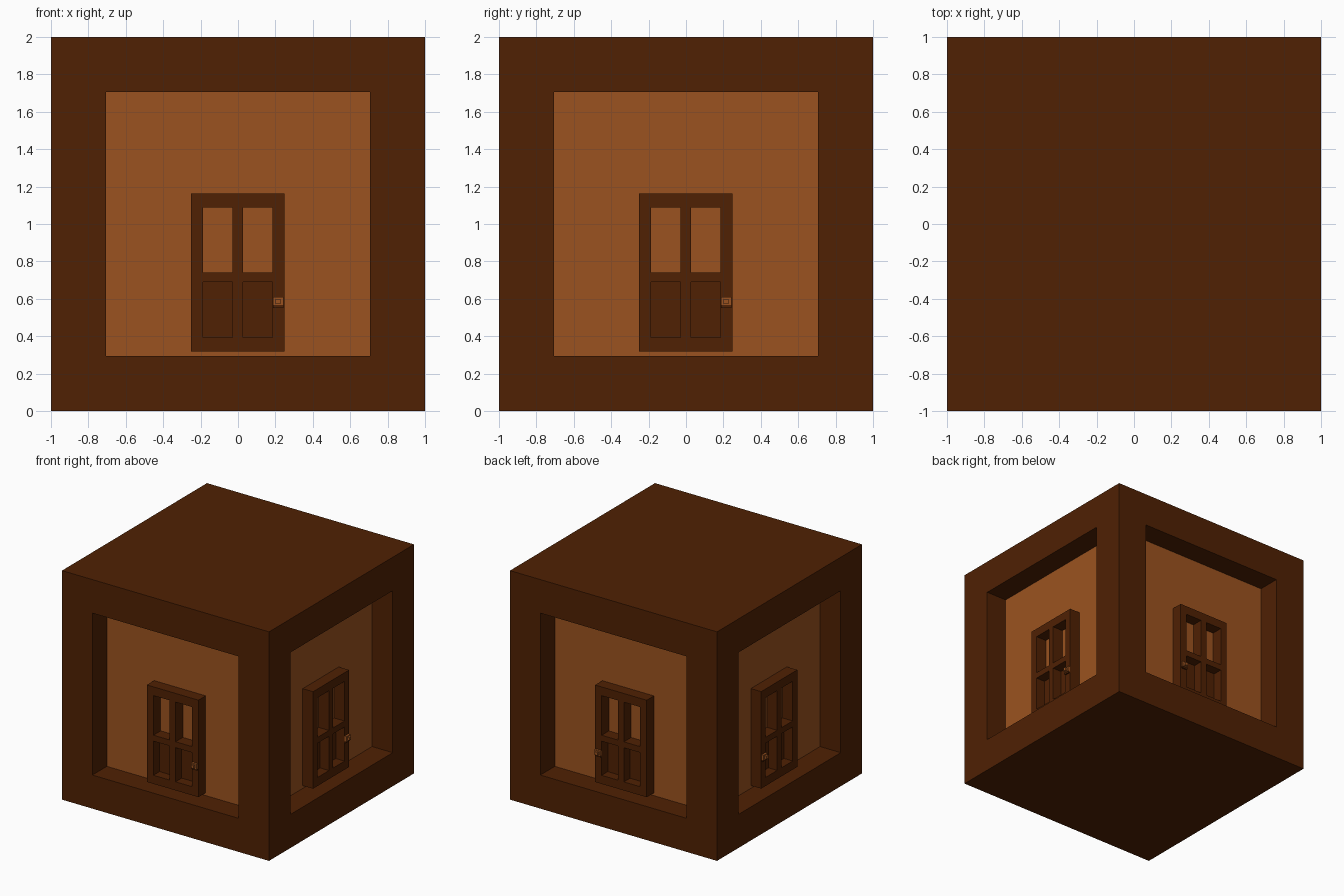
import bpy, bmesh
from mathutils import Vector

if "Cube" in bpy.data.objects:
    bpy.data.objects.remove(bpy.data.objects["Cube"])

def material(name, rgb):
    m = bpy.data.materials.new(name)
    m.diffuse_color = (*rgb, 1)
    m.use_nodes = True
    m.node_tree.nodes["Principled BSDF"].inputs["Base Color"].default_value = m.diffuse_color
    return m

DARK = material("dark_wood", (0.08, 0.015, 0.001))
LIGHT = material("light_wood", (0.33, 0.086, 0.014))

def finish(bm, name, *mats):
    bmesh.ops.recalc_face_normals(bm, faces=bm.faces)
    me = bpy.data.meshes.new(name)
    bm.to_mesh(me)
    bm.free()
    for m in mats:
        me.materials.append(m)
    ob = bpy.data.objects.new(name, me)
    bpy.context.collection.objects.link(ob)
    return ob

# Each side maps (across, outward, up) to world; opposite sides mirror each other
SIDES = {
    "front": lambda p: Vector((p.x, -p.y, p.z)),
    "back": lambda p: Vector((p.x, p.y, p.z)),
    "right": lambda p: Vector((p.y, p.x, p.z)),
    "left": lambda p: Vector((-p.y, p.x, p.z)),
}

def place(bm, side):
    for v in bm.verts:
        v.co = SIDES[side](v.co)

def add_box(bm, x, y, z):
    verts = bmesh.ops.create_cube(bm, size=1)["verts"]
    for v in verts:
        v.co = Vector([(a + b) / 2 + c * (b - a) for c, (a, b) in zip(v.co, (x, y, z))])

def boxes(name, side, mat, *dims):
    bm = bmesh.new()
    for d in dims:
        add_box(bm, *d)
    place(bm, side)
    finish(bm, f"{side}_{name}", mat)

# House block: cube with a square recess in each of the four walls
bm = bmesh.new()
add_box(bm, (-1, 1), (-1, 1), (0, 2))
bm.normal_update()
walls = [f for f in bm.faces if abs(f.normal.z) < 0.5]
bmesh.ops.inset_individual(bm, faces=walls, thickness=0.293, use_even_offset=True)
for f in bmesh.ops.extrude_discrete_faces(bm, faces=walls)["faces"]:
    f.normal_update()
    f.material_index = 1
    bmesh.ops.translate(bm, vec=f.normal * -0.2, verts=f.verts)
finish(bm, "house_block", DARK, LIGHT)

# Door outline grid lines: panels sit in the odd cells
XS = (-0.25, -0.187, -0.03, 0.027, 0.185, 0.248)
ZS = (0.317, 0.392, 0.69, 0.742, 1.088, 1.164)
WALL, DOOR = 0.8, 0.9

for side in SIDES:
    # Door frame: pierced sheet extruded outwards
    bm = bmesh.new()
    grid = [[bm.verts.new((x, WALL, z)) for z in ZS] for x in XS]
    for i in range(5):
        for j in range(5):
            if not (i % 2 and j % 2):
                bm.faces.new((grid[i][j], grid[i + 1][j], grid[i + 1][j + 1], grid[i][j + 1]))
    ext = bmesh.ops.extrude_face_region(bm, geom=bm.faces[:], use_keep_orig=True)["geom"]
    bmesh.ops.translate(bm, vec=(0, DOOR - WALL, 0),
                        verts=[g for g in ext if isinstance(g, bmesh.types.BMVert)])
    place(bm, side)
    finish(bm, f"{side}_door_frame", DARK)

    # Lower panels closing the bottom openings
    boxes("door_panels", side, DARK,
          *[((XS[i], XS[i + 1]), (WALL, 0.815), (ZS[1], ZS[2])) for i in (1, 3)])

    # Handle: light plate and knob over a small dark bracket
    boxes("door_handle", side, LIGHT,
          ((0.187, 0.242), (DOOR, 0.918), (0.566, 0.61)),
          ((0.2, 0.227), (0.918, 0.935), (0.573, 0.6)))
    boxes("handle_bracket", side, DARK, ((0.187, 0.242), (DOOR, 0.912), (0.552, 0.566)))
